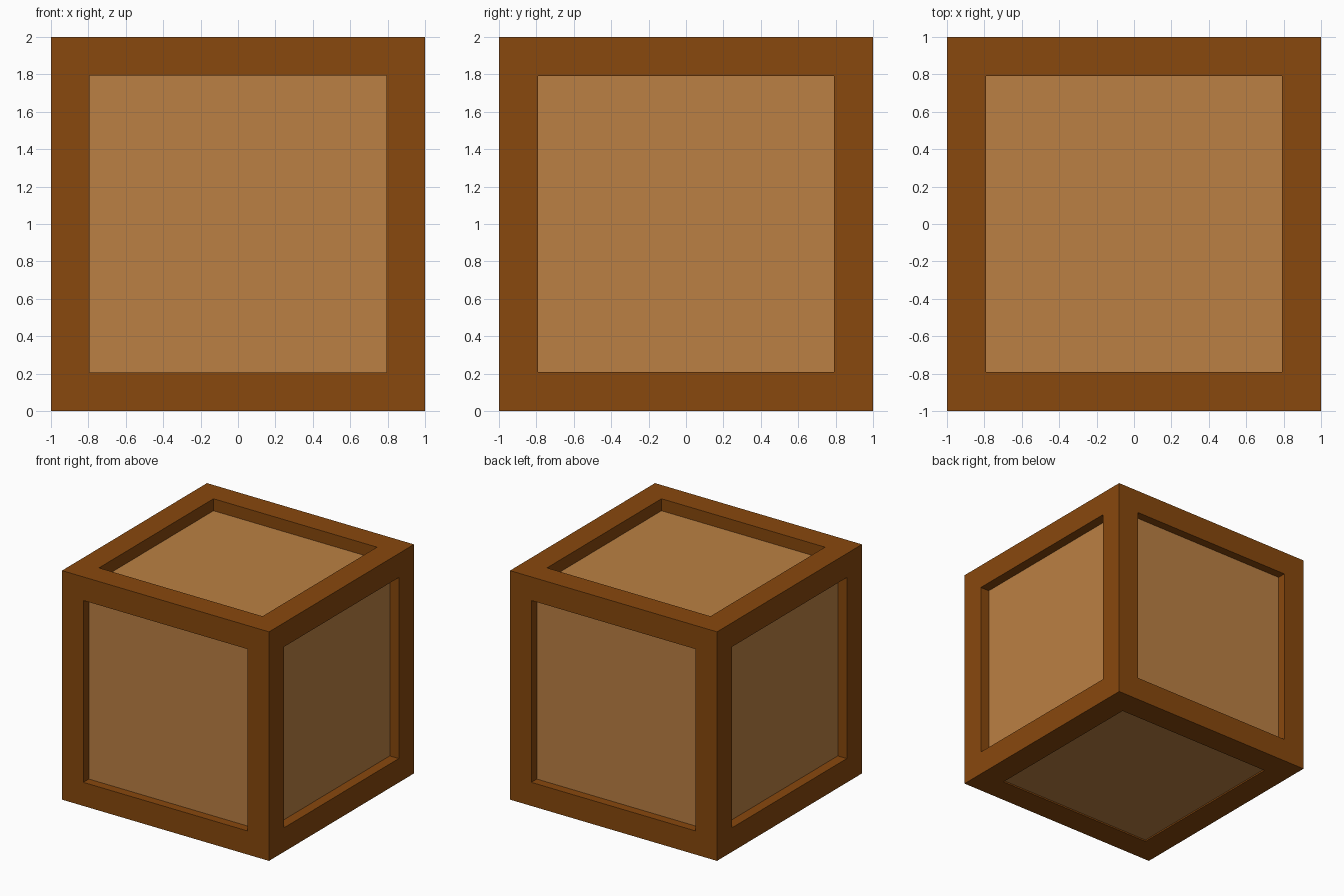
import bpy, bmesh
from mathutils import Vector

default = bpy.data.objects.get("Cube")
if default:
    bpy.data.objects.remove(default, do_unlink=True)


def make_material(name, rgb):
    mat = bpy.data.materials.new(name)
    mat.use_nodes = True
    colour = (*rgb, 1.0)
    mat.diffuse_color = colour
    mat.node_tree.nodes["Principled BSDF"].inputs["Base Color"].default_value = colour
    return mat


frame_wood = make_material("dark frame wood", (0.246, 0.065, 0.004))
panel_wood = make_material("light panel wood", (0.497, 0.216, 0.056))


def border_and_depth(normal):
    """Frame width and panel recess for the side facing this way."""
    if normal.z < -0.5:
        return 0.23, 0.013
    if normal.z > 0.5:
        return 0.21, 0.105
    if abs(normal.x) > 0.5:
        return 0.21, 0.087
    return 0.206, 0.076


# Crate: a cube whose six sides are inset and pushed in as panels
bm = bmesh.new()
bmesh.ops.create_cube(bm, size=2)
bmesh.ops.translate(bm, verts=bm.verts, vec=Vector((0, 0, 1)))
bm.normal_update()
for side in list(bm.faces):
    border, depth = border_and_depth(side.normal)
    bmesh.ops.inset_individual(bm, faces=[side], thickness=border, use_even_offset=True)
    bm.normal_update()
    inward = -side.normal.copy()
    # Straight recess walls, then the panel at the bottom of the recess
    bmesh.ops.inset_individual(bm, faces=[side], thickness=0, use_even_offset=True)
    for vert in side.verts:
        vert.co += inward * depth
    side.material_index = 1
bm.normal_update()

mesh = bpy.data.meshes.new("crate")
bm.to_mesh(mesh)
bm.free()
mesh.materials.append(frame_wood)
mesh.materials.append(panel_wood)
crate = bpy.data.objects.new("crate", mesh)
bpy.context.collection.objects.link(crate)
